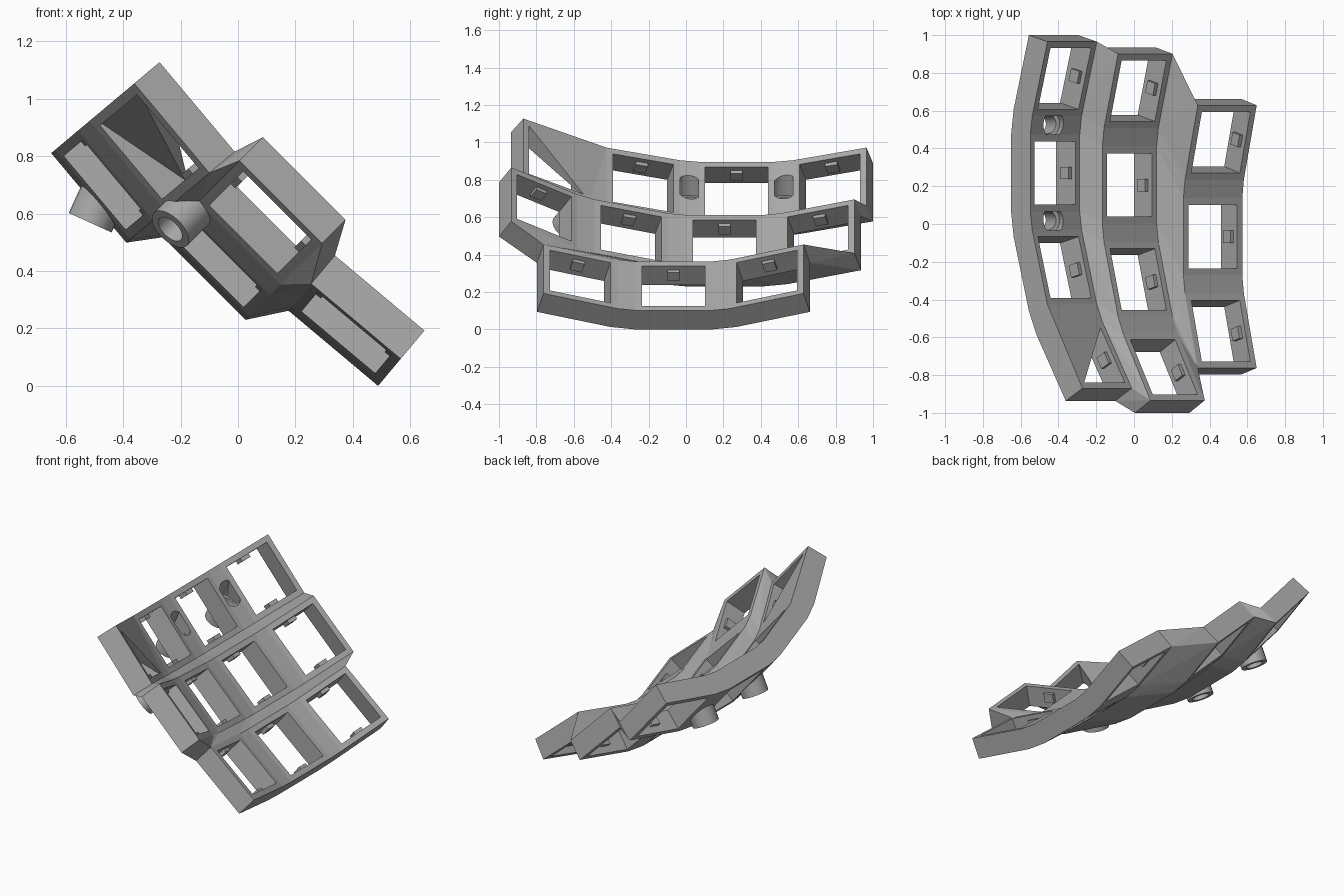
import bpy, bmesh
from math import radians
from mathutils import Matrix, Vector

old = bpy.data.objects.get("Cube")
if old:
    bpy.data.objects.remove(old, do_unlink=True)

HALF, INNER, THICK = 0.2035, 0.1675, 0.133   # socket half size, hole half size, plate thickness
RADIUS, STEP = 2.06, radians(15)             # curvature along a column

grey = bpy.data.materials.new("light grey")
grey.use_nodes = True
grey.diffuse_color = (0.4, 0.4, 0.4, 1)
grey.node_tree.nodes["Principled BSDF"].inputs["Base Color"].default_value = (0.4, 0.4, 0.4, 1)

# column: centre of the underside, tilt, and rows from front to back
COLUMNS = {
    "high": ((-0.520, 0.270, 0.655), 50, (-2, -1, 0, 1)),
    "middle": ((-0.118, 0.206, 0.374), 45, (-2, -1, 0, 1)),
    "low": ((0.332, -0.067, 0.131), 40, (-1, 0, 1)),
}


def socket_matrix(col, row):
    centre, tilt, _ = COLUMNS[col]
    return (Matrix.Translation(centre) @ Matrix.Rotation(radians(tilt), 4, 'Y')
            @ Matrix.Translation((0, 0, RADIUS)) @ Matrix.Rotation(STEP * row, 4, 'X')
            @ Matrix.Translation((0, 0, -RADIUS)))


def finish(bm, name):
    bmesh.ops.recalc_face_normals(bm, faces=bm.faces)
    mesh = bpy.data.meshes.new(name)
    bm.to_mesh(mesh)
    bm.free()
    mesh.materials.append(grey)
    obj = bpy.data.objects.new(name, mesh)
    bpy.context.collection.objects.link(obj)
    return obj


def post(col, row, side, end):
    """Top and bottom points of one socket corner (side: -1 left, 1 right; end: -1 front, 1 back)."""
    m = socket_matrix(col, row)
    return [m @ Vector((side * HALF, end * HALF, h)) for h in (0, THICK)]


def web(name, *posts):
    """Solid filler spanning the given corner posts."""
    bm = bmesh.new()
    for p in posts:
        for co in p:
            bm.verts.new(co)
    bmesh.ops.convex_hull(bm, input=bm.verts)
    bmesh.ops.delete(bm, geom=[v for v in bm.verts if not v.link_faces], context='VERTS')
    return finish(bm, name)


def socket(col, row):
    """Square frame with a small clip on its left and right inner walls."""
    bm = bmesh.new()
    corners = ((-1, -1), (1, -1), (1, 1), (-1, 1))
    rings = [[bm.verts.new((x * r, y * r, h)) for x, y in corners]
             for r, h in ((HALF, 0), (HALF, THICK), (INNER, THICK), (INNER, 0))]
    for i in range(4):
        a, b = rings[i], rings[(i + 1) % 4]
        for j in range(4):
            k = (j + 1) % 4
            bm.faces.new((a[j], a[k], b[k], b[j]))
    for side in (-1, 1):
        bmesh.ops.create_cube(bm, size=1, matrix=Matrix.Translation((side * INNER, 0, 0.075))
                              @ Matrix.Diagonal((0.045, 0.066, 0.06, 1)))
    bm.transform(socket_matrix(col, row))
    return finish(bm, f"{col}_socket")


# sockets and the webs between neighbours in a column
webs = []
for col, (_, _, rows) in COLUMNS.items():
    for r in rows:
        socket(col, r)
    for r in rows[:-1]:
        webs.append(web(f"{col}_row_web", *[post(col, r, s, 1) for s in (-1, 1)],
                        *[post(col, r + 1, s, -1) for s in (-1, 1)]))

# webs joining neighbouring columns
for left, right in (("high", "middle"), ("middle", "low")):
    rows = COLUMNS[right][2]
    for r in rows:
        webs.append(web("column_web", *[post(left, r, 1, e) for e in (-1, 1)],
                        *[post(right, r, -1, e) for e in (-1, 1)]))
    for r in rows[:-1]:
        webs.append(web("junction_web", post(left, r, 1, 1), post(left, r + 1, 1, -1),
                        post(right, r, -1, 1), post(right, r + 1, -1, -1)))

# front corner fillers beside the low column
tip = post("low", -1, -1, -1)
web("front_corner_web", tip, post("middle", -1, 1, -1), post("middle", -2, 1, 1))
web("front_edge_web", tip, post("middle", -2, 1, 1), post("middle", -2, 1, -1))

# slanting gusset over the front socket of the high column
web("front_gusset", post("high", -2, -1, -1), post("high", -2, -1, 1),
    post("high", -1, -1, -1), post("high", -2, 1, 1)[1:])


def cylinder(bm, r, z0, z1):
    bmesh.ops.create_cone(bm, cap_ends=True, segments=24, radius1=r, radius2=r, depth=z1 - z0,
                          matrix=Matrix.Translation((0, 0, (z0 + z1) / 2)))


def boss(name, top, axis, length, start):
    """Hollow screw boss below the plate, with a round recess through the webs above it."""
    m = (Matrix.Translation(top)
         @ Vector(axis).to_track_quat('Z', 'Y').to_matrix().to_4x4())
    bm = bmesh.new()
    profile = ((0.082, -length), (0.082, -start), (0.053, -start), (0.053, -length))
    verts = [bm.verts.new((r, 0, z)) for r, z in profile]
    edges = [bm.edges.new((verts[i], verts[(i + 1) % 4])) for i in range(4)]
    bmesh.ops.spin(bm, geom=verts + edges, axis=(0, 0, 1), cent=(0, 0, 0),
                   angle=radians(360), steps=24, use_merge=True)
    bmesh.ops.remove_doubles(bm, verts=bm.verts, dist=0.0005)
    bm.transform(m)
    tube = finish(bm, name)
    bpy.ops.object.select_all(action='DESELECT')
    tube.select_set(True)
    bpy.context.view_layer.objects.active = tube
    bpy.ops.object.shade_smooth_by_angle(angle=radians(30))

    bm = bmesh.new()
    cylinder(bm, 0.074, -length + 0.01, 0.15)
    bm.transform(m)
    cutter = finish(bm, name + "_cutter")
    cutter.hide_render = True
    cutter.hide_viewport = True
    cutter.display_type = 'WIRE'
    for w in webs:
        mid = sum((v.co for v in w.data.vertices), Vector()) / len(w.data.vertices)
        if (mid - Vector(top)).length < 0.4:
            cut = w.modifiers.new("boss_hole", 'BOOLEAN')
            cut.operation = 'DIFFERENCE'
            cut.solver = 'EXACT'
            cut.object = cutter


for y in (0.02, 0.53):
    boss("high_screw_boss", (-0.43, y, 0.755), (0.414, 0, 0.91), 0.205, 0.075)
boss("front_screw_boss", (-0.092, -0.525, 0.69), (0.612, 0.5, 0.612), 0.235, 0.07)
